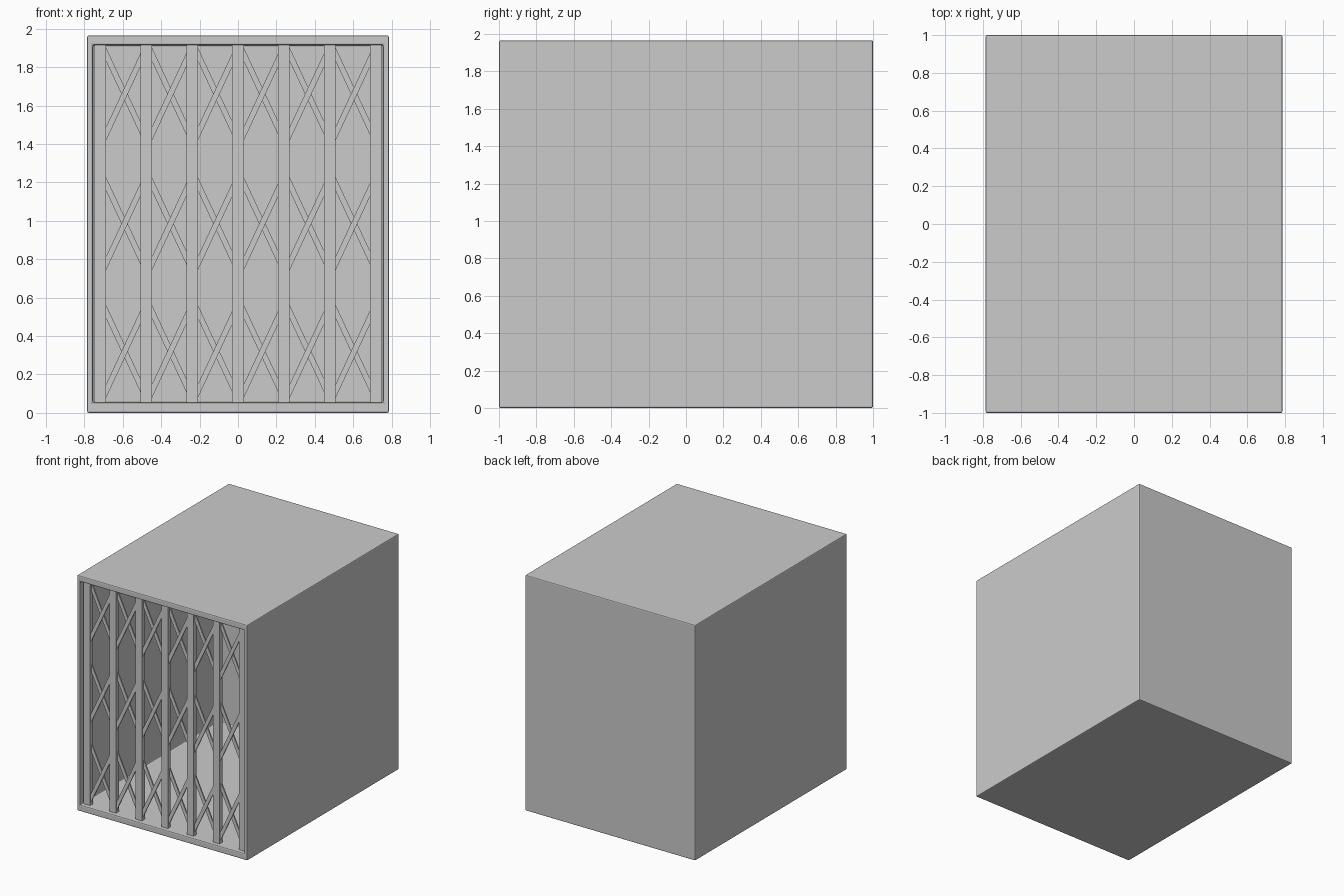
import bpy, bmesh
from mathutils import Vector

if "Cube" in bpy.data.objects:
    bpy.data.objects.remove(bpy.data.objects["Cube"])

W, H = 0.785, 1.965          # half width, height
SPACING, X_RISE = 0.239, 0.24


def add_object(name, bm, bevel=0.0):
    bmesh.ops.recalc_face_normals(bm, faces=bm.faces)
    mesh = bpy.data.meshes.new(name)
    bm.to_mesh(mesh)
    bm.free()
    ob = bpy.data.objects.new(name, mesh)
    bpy.context.collection.objects.link(ob)
    if bevel:
        mod = ob.modifiers.new("soft_edges", "BEVEL")
        mod.width, mod.segments = bevel, 2
    return ob


def add_box(bm, lo, hi):
    lo, hi = Vector(lo), Vector(hi)
    verts = bmesh.ops.create_cube(bm, size=1)["verts"]
    for v in verts:
        v.co = (lo + hi) / 2 + v.co * (hi - lo)


def add_strip(bm, cx, cz, side, y0, y1):
    # slanted lattice strip with flat horizontal ends
    run, half = 0.112, 0.0165
    pts = [(-run - half, -X_RISE), (-run + half, -X_RISE),
           (run + half, X_RISE), (run - half, X_RISE)]
    face = bm.faces.new([bm.verts.new((cx + side * x, y0, cz + z)) for x, z in pts])
    new = bmesh.ops.extrude_face_region(bm, geom=[face])["geom"]
    bmesh.ops.translate(bm, vec=(0, y1 - y0, 0),
                        verts=[g for g in new if isinstance(g, bmesh.types.BMVert)])


# Open-fronted cabin: a block with a deep pocket in its front face
bm = bmesh.new()
add_box(bm, (-W, -1, 0), (W, 1, H))
bm.normal_update()
front = min(bm.faces, key=lambda f: f.calc_center_median().y)
bmesh.ops.inset_region(bm, faces=[front], thickness=0.04)
for v in front.verts:
    v.co.z = 0.055 if v.co.z < 1 else 1.915
pocket = bmesh.ops.extrude_discrete_faces(bm, faces=[front])["faces"][0]
for v in pocket.verts:
    v.co.y = 0.83
add_object("cabin_shell", bm, 0.008)

# Upright bars of the folding gate
for i in range(7):
    x = (i - 3) * SPACING
    bm = bmesh.new()
    add_box(bm, (x - 0.03, -0.968, 0.05), (x + 0.03, -0.93, 1.92))
    add_object(f"gate_bar_{i + 1}", bm)

# Crossed lattice strips: three rows between every pair of bars
for row, z in enumerate((0.32, 0.985, 1.66)):
    bm = bmesh.new()
    for i in range(6):
        x = (i - 2.5) * SPACING + 0.007
        add_strip(bm, x, z, 1, -0.96, -0.949)
        add_strip(bm, x, z, -1, -0.949, -0.938)
    add_object(f"gate_lattice_row_{row + 1}", bm)
